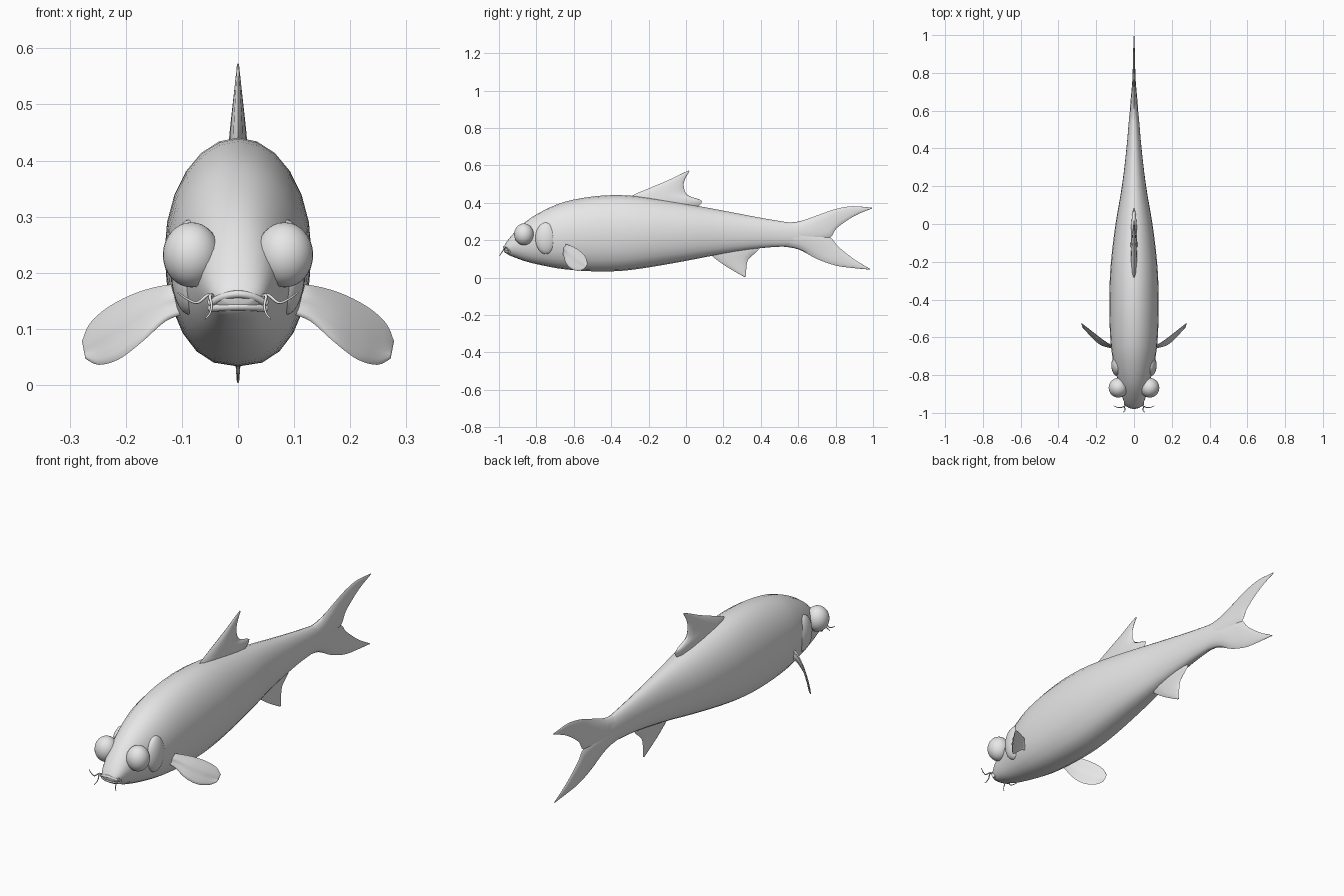
import bpy, bmesh, math
from mathutils import Vector

cube = bpy.data.objects.get("Cube")
if cube:
    bpy.data.objects.remove(cube, do_unlink=True)

grey = bpy.data.materials.new("plain grey")
grey.use_nodes = True
colour = (0.8, 0.8, 0.8, 1)
grey.diffuse_color = colour
grey.node_tree.nodes["Principled BSDF"].inputs["Base Color"].default_value = colour


def smooth_rows(rows, steps):
    """Catmull-Rom interpolation through rows of numbers."""
    out = []
    last = len(rows) - 1
    for i in range(last):
        a, b, c, d = (rows[max(i - 1, 0)], rows[i], rows[i + 1], rows[min(i + 2, last)])
        for s in range(steps):
            t = s / steps
            out.append([q + t / 2 * (r - p + t * (2*p - 5*q + 4*r - s4 + t * (3*(q - r) + s4 - p)))
                        for p, q, r, s4 in zip(a, b, c, d)])
    return out + [list(rows[-1])]


def finish(obj, angle=60):
    obj.data.materials.append(grey)
    bpy.ops.object.select_all(action="DESELECT")
    obj.select_set(True)
    bpy.context.view_layer.objects.active = obj
    bpy.ops.object.shade_smooth_by_angle(angle=math.radians(angle))
    return obj


def loft(name, rings, angle=60):
    """Skin a list of closed rings and cap both ends."""
    bm = bmesh.new()
    loops = [[bm.verts.new(p) for p in ring] for ring in rings]
    n = len(loops[0])
    for a, b in zip(loops, loops[1:]):
        for i in range(n):
            j = (i + 1) % n
            bm.faces.new((a[i], a[j], b[j], b[i]))
    bm.faces.new(loops[0])
    bm.faces.new(loops[-1])
    bmesh.ops.recalc_face_normals(bm, faces=bm.faces)
    mesh = bpy.data.meshes.new(name)
    bm.to_mesh(mesh)
    bm.free()
    obj = bpy.data.objects.new(name, mesh)
    bpy.context.collection.objects.link(obj)
    return finish(obj, angle)


def fin(name, stations, half_chord=6, steps=4):
    """Flat fin in the middle plane: lead y, z, trail y, z, half thickness."""
    rings = []
    for ly, lz, ty, tz, thick in smooth_rows(stations, steps):
        ring = []
        for k in range(half_chord * 2):
            ang = math.pi * k / half_chord
            u = (1 - math.cos(ang)) / 2
            ring.append((thick * math.sin(ang), ly + (ty - ly) * u, lz + (tz - lz) * u))
        rings.append(ring)
    return loft(name, rings, 80)


def tube(name, points, radius, taper=1.0):
    data = bpy.data.curves.new(name, "CURVE")
    data.dimensions = "3D"
    data.bevel_depth = radius
    data.bevel_resolution = 2
    data.use_fill_caps = True
    path = smooth_rows(points, 5)
    spline = data.splines.new("POLY")
    spline.points.add(len(path) - 1)
    for i, (pt, co) in enumerate(zip(spline.points, path)):
        pt.co = (*co, 1)
        pt.radius = 1 + (taper - 1) * i / (len(path) - 1)
    spline.use_smooth = True
    obj = bpy.data.objects.new(name, data)
    bpy.context.collection.objects.link(obj)
    data.materials.append(grey)


def ball(name, centre, radii):
    bpy.ops.mesh.primitive_uv_sphere_add(segments=28, ring_count=16, location=centre)
    obj = bpy.context.object
    obj.name = name
    obj.scale = radii
    return finish(obj)


# Body: y, top, bottom, half width
body_stations = [
    (-.972, .17, .145, .026), (-.955, .197, .125, .046), (-.91, .25, .106, .064),
    (-.85, .305, .085, .08), (-.76, .36, .064, .103), (-.65, .405, .045, .122),
    (-.5, .434, .034, .13), (-.35, .441, .036, .13), (-.2, .428, .055, .122),
    (0, .395, .09, .098), (.2, .358, .128, .064), (.4, .32, .158, .04),
    (.55, .295, .168, .027), (.66, .28, .175, .015), (.76, .235, .195, .003),
]
rings = []
for y, top, bottom, width in smooth_rows(body_stations, 3):
    mid, half = (top + bottom) / 2, (top - bottom) / 2
    ring = []
    for k in range(24):
        ang = math.tau * k / 24
        c, s = math.cos(ang), math.sin(ang)
        power = 1 if s >= 0 else .82      # fuller belly
        ring.append((width * math.copysign(abs(c) ** power, c), y, mid + half * s))
    rings.append(ring)
loft("body", rings)

# Fins in the middle plane
fin("dorsal_fin", [
    (-.31, .41, .05, .37, .018), (-.285, .44, .085, .41, .017), (-.2, .477, .008, .442, .014),
    (-.1, .519, -.012, .49, .009), (-.03, .553, -.004, .53, .005), (.014, .573, .018, .566, .002)])
fin("anal_fin", [
    (.11, .15, .36, .175, .014), (.14, .115, .387, .15, .012), (.2, .07, .335, .1, .008),
    (.26, .033, .323, .055, .005), (.312, .004, .322, .006, .002)])
fin("tail_upper_lobe", [
    (.5, .296, .5, .18, .028), (.6, .3, .66, .19, .02), (.72, .34, .768, .213, .01),
    (.8, .367, .806, .265, .007), (.89, .382, .9, .33, .005), (.995, .374, .995, .37, .002)])
fin("tail_lower_lobe", [
    (.5, .168, .5, .285, .028), (.6, .152, .66, .25, .02), (.7, .1, .768, .217, .01),
    (.8, .065, .812, .168, .007), (.89, .052, .9, .098, .005), (.985, .043, .985, .047, .002)])

# Pectoral fins: upper and lower edge points, gently rippled across the chord
pectoral = [
    (.1, -.65, .178, .1, -.655, .125), (.13, -.638, .178, .13, -.652, .113),
    (.18, -.602, .165, .172, -.642, .076), (.23, -.563, .14, .212, -.612, .046),
    (.264, -.537, .11, .248, -.572, .036), (.278, -.528, .078, .272, -.545, .047)]
for side, label in ((1, "left"), (-1, "right")):
    rings = []
    for row in smooth_rows(pectoral, 4):
        upper, lower = Vector(row[:3]), Vector(row[3:])
        ring = []
        for k in range(16):
            ang = math.tau * k / 16
            u = (1 - math.cos(ang)) / 2
            p = upper.lerp(lower, u)
            p.y += .004 * math.sin(ang) + .003 * math.sin(u * math.tau * 2)
            ring.append((side * p.x, p.y, p.z))
        rings.append(ring)
    loft(label + "_pectoral_fin", rings, 80)

    # Eye and gill cover
    ball(label + "_eye", (side * .083, -.867, .232), (.051, .052, .058))
    ball(label + "_gill_cover", (side * .086, -.748, .21), (.034, .058, .085))

    # Barbels beside the mouth
    tube(label + "_outer_barbel", [(side * x, y, z) for x, y, z in (
        (.042, -.95, .148), (.052, -.965, .161), (.072, -.972, .147),
        (.09, -.97, .153), (.107, -.963, .165))], .0035, .4)
    tube(label + "_front_barbel", [(side * x, y, z) for x, y, z in (
        (.042, -.952, .158), (.05, -.968, .159), (.047, -.98, .142),
        (.05, -.99, .128), (.058, -.996, .118))], .0035, .4)

# Lips
for label, height, rise, front in (("upper", .146, .016, -.972), ("lower", .137, .003, -.966)):
    tube(label + "_lip", [
        (.05 * t, front + .022 * t * t, height + rise * (1 - t * t))
        for t in (-1, -.5, 0, .5, 1)], .007)
